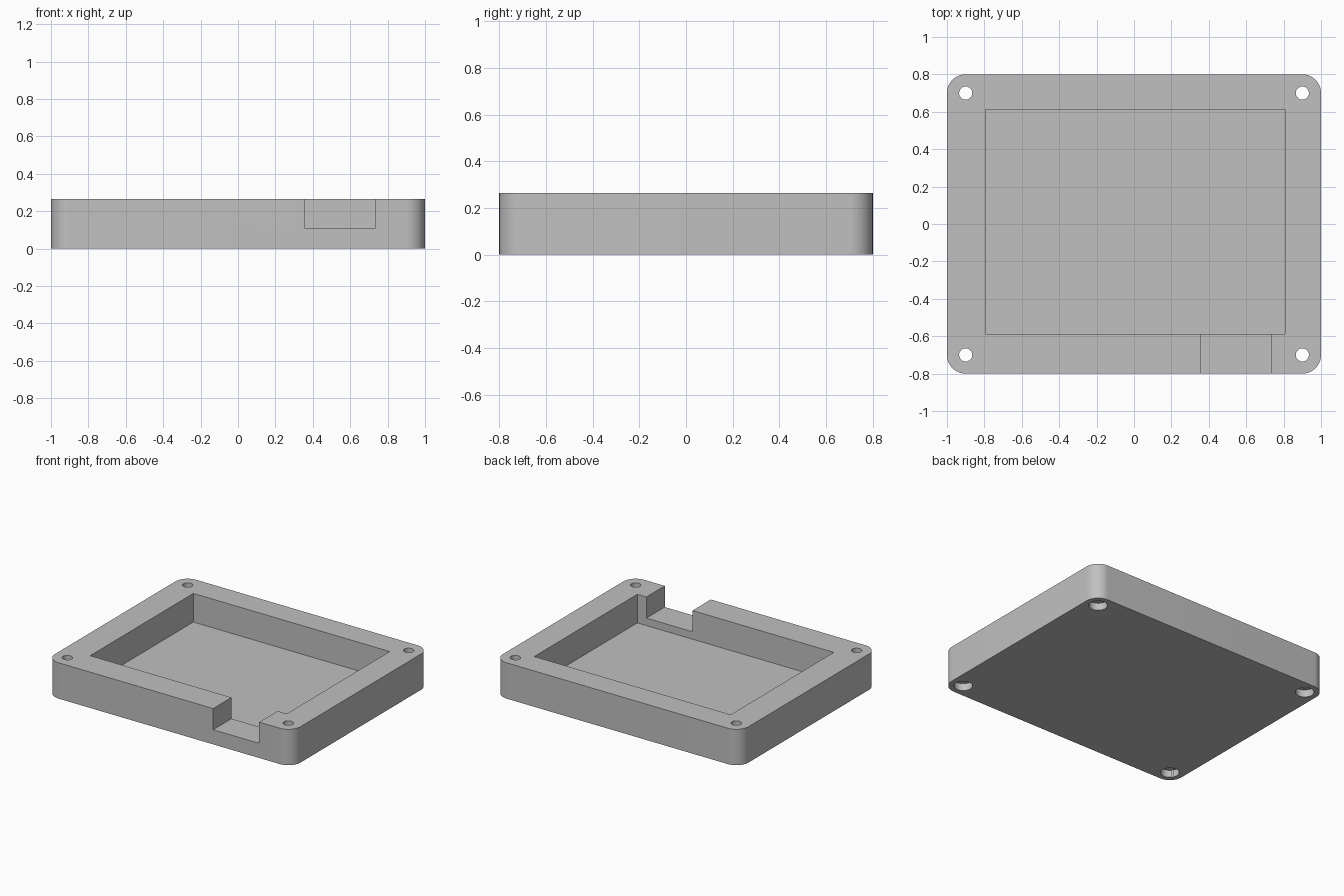
import bpy, bmesh, math

if "Cube" in bpy.data.objects:
    bpy.data.objects.remove(bpy.data.objects["Cube"], do_unlink=True)

HEIGHT = 0.264
FLOOR = 0.053

grey = bpy.data.materials.new("plain grey")
grey.use_nodes = True
colour = (0.53, 0.53, 0.53, 1)
grey.diffuse_color = colour
grey.node_tree.nodes["Principled BSDF"].inputs["Base Color"].default_value = colour


def prism(name, outline, z0, z1):
    """Extrude a flat outline from z0 up to z1."""
    bm = bmesh.new()
    face = bm.faces.new([bm.verts.new((x, y, z0)) for x, y in outline])
    up = bmesh.ops.extrude_face_region(bm, geom=[face])["geom"]
    top = [v for v in up if isinstance(v, bmesh.types.BMVert)]
    bmesh.ops.translate(bm, verts=top, vec=(0, 0, z1 - z0))
    bmesh.ops.recalc_face_normals(bm, faces=bm.faces)
    mesh = bpy.data.meshes.new(name)
    bm.to_mesh(mesh)
    bm.free()
    mesh.materials.append(grey)
    obj = bpy.data.objects.new(name, mesh)
    bpy.context.collection.objects.link(obj)
    return obj


def arc(cx, cy, r, start, sweep, steps):
    angles = [math.radians(start + sweep * i / steps) for i in range(steps + 1)]
    return [(cx + r * math.cos(a), cy + r * math.sin(a)) for a in angles]


def circle(cx, cy, r):
    return arc(cx, cy, r, 0, 360, 48)[:-1]


def rectangle(x0, x1, y0, y1):
    return [(x0, y0), (x1, y0), (x1, y1), (x0, y1)]


# Tray body with rounded vertical corners
corners = [(1, 1), (-1, 1), (-1, -1), (1, -1)]
outline = []
for i, (sx, sy) in enumerate(corners):
    outline += arc(sx * 0.9, sy * 0.7, 0.1, 90 * i, 90, 16)
body = prism("tray_body", outline, 0, HEIGHT)

# Pocket, and cable notch through the front wall
cutters = [
    prism("pocket_cutter", rectangle(-0.793, 0.807, -0.587, 0.613), FLOOR, 0.5),
    prism("notch_cutter", rectangle(0.358, 0.733, -0.9, -0.5), 0.108, 0.45),
]

# Corner screw holes, counterbored from below
for sx, sy in corners:
    cutters.append(prism("screw_hole_cutter", circle(sx * 0.9, sy * 0.7, 0.035), -0.1, 0.4))
    cutters.append(prism("screw_head_cutter", circle(sx * 0.9, sy * 0.7, 0.062), -0.05, FLOOR))

bpy.context.view_layer.objects.active = body
body.select_set(True)
for cutter in cutters:
    cut = body.modifiers.new(cutter.name, "BOOLEAN")
    cut.operation = "DIFFERENCE"
    cut.solver = "EXACT"
    cut.object = cutter
    bpy.ops.object.modifier_apply(modifier=cut.name)
    bpy.data.objects.remove(cutter, do_unlink=True)

bpy.ops.object.shade_smooth_by_angle(angle=math.radians(30))
